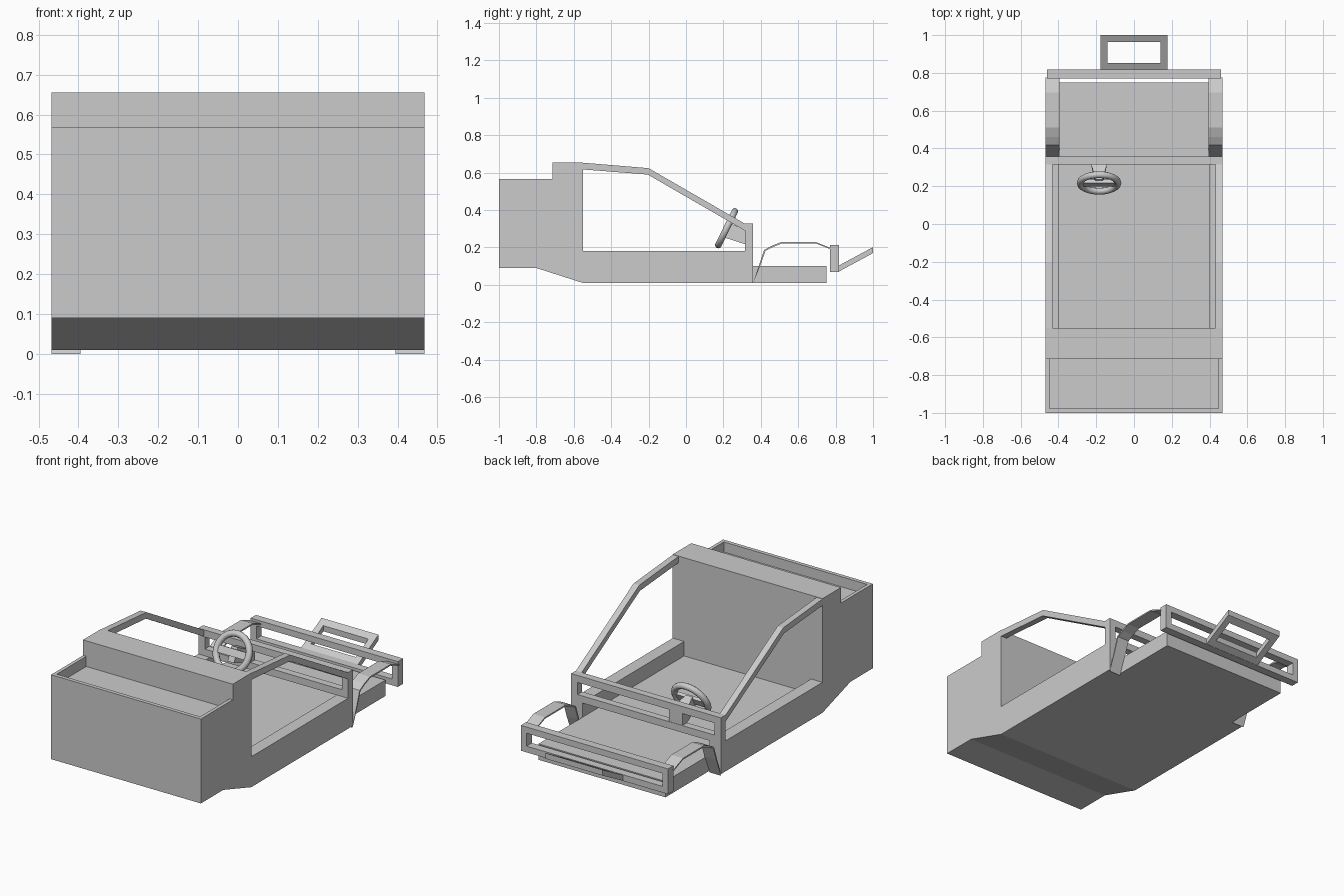
import bpy, bmesh, math
from mathutils import Vector, Matrix

if "Cube" in bpy.data.objects:
    bpy.data.objects.remove(bpy.data.objects["Cube"])


def finish(name, bm):
    bmesh.ops.recalc_face_normals(bm, faces=bm.faces)
    me = bpy.data.meshes.new(name)
    bm.to_mesh(me)
    bm.free()
    ob = bpy.data.objects.new(name, me)
    bpy.context.collection.objects.link(ob)
    return ob


def mirror(ob):
    ob.modifiers.new("Mirror", 'MIRROR')
    return ob


def extrude_x(name, pts, x0, x1):
    """Side profile given as (y, z) points, extruded from x0 to x1."""
    bm = bmesh.new()
    f = bm.faces.new([bm.verts.new((x0, y, z)) for y, z in pts])
    r = bmesh.ops.extrude_face_region(bm, geom=[f])
    vs = [v for v in r['geom'] if isinstance(v, bmesh.types.BMVert)]
    bmesh.ops.translate(bm, verts=vs, vec=(x1 - x0, 0, 0))
    return finish(name, bm)


def box(name, x0, x1, y0, y1, z0, z1):
    return extrude_x(name, [(y0, z0), (y1, z0), (y1, z1), (y0, z1)], x0, x1)


def frame(name, origin, u, v, depth, w, h, bu, bv):
    """Rectangular ring: half width w along u, height h along v, bars bu / bv."""
    o, u, v, d = (Vector(a) for a in (origin, u, v, depth))
    bm = bmesh.new()
    rings = []
    for off in (Vector(), d):
        for a, lo, hi in ((w, 0, h), (w - bu, bv, h - bv)):
            rings.append([bm.verts.new(o + off + u * s + v * t)
                          for s, t in ((-a, lo), (a, lo), (a, hi), (-a, hi))])
    for a, b in ((0, 1), (2, 3), (0, 2), (1, 3)):
        for i in range(4):
            j = (i + 1) % 4
            bm.faces.new((rings[a][i], rings[a][j], rings[b][j], rings[b][i]))
    return finish(name, bm)


# Rear body block with a shallow luggage tray
rear = extrude_x("rear_body", [(-1, .09), (-.8, .09), (-.55, .01), (-.55, .655),
                               (-.715, .655), (-.715, .567), (-1, .567)], -.468, .468)
cutter = box("tray_cutter", -.448, .448, -.978, -.715, .51, .62)
cutter.hide_render = True
cutter.hide_viewport = True
cut = rear.modifiers.new("Tray", 'BOOLEAN')
cut.object = cutter
cut.solver = 'EXACT'

# Floor pan and side sills
box("floor_pan", -.397, .397, -.55, .75, .01, .10)
mirror(box("side_sill", .397, .468, -.55, .357, .01, .182))

# Roof bars sloping down to the dash frame
mirror(extrude_x("roof_bar", [(-.55, .653), (-.2, .624), (.315, .327), (.315, .29),
                              (-.205, .59), (-.55, .617)], .432, .468))

# Dash frame
frame("dash_frame", (0, .315, .18), (1, 0, 0), (0, 0, 1), (0, .042, 0), .468, .148, .04, .04)

# Curved front fenders as thin strips
fender = mirror(extrude_x("front_fender", [
    (.355, 0), (.39, .105), (.418, .187), (.46, .21), (.51, .229), (.695, .229), (.775, .197),
    (.775, .19), (.695, .221), (.512, .221), (.463, .202), (.425, .182), (.398, .105)],
    .395, .468))

# Front bumper frame and raised push bar
frame("front_bumper", (0, .77, .07), (1, 0, 0), (0, 0, 1), (0, .047, 0), .46, .143, .035, .035)
frame("push_bar", (0, .815, .07), (1, 0, 0), (0, .185, .10), (0, 0, .032), .178, 1, .037, .2)

# Steering wheel: rim, spoke and tapered column
centre = Vector((-.185, .217, .303))
tilt = math.radians(64)
bpy.ops.mesh.primitive_torus_add(major_radius=.1, minor_radius=.018, major_segments=24,
                                 minor_segments=10, location=centre, rotation=(tilt, 0, 0))
rim = bpy.context.object
rim.name = "steering_wheel_rim"
bpy.ops.object.shade_smooth_by_angle(angle=math.radians(50))
spoke = box("steering_spoke", -.095, .095, -.02, .02, -.01, .01)
spoke.matrix_world = Matrix.Translation(centre) @ Matrix.Rotation(tilt, 4, 'X')

bm = bmesh.new()
ends = [[bm.verts.new((centre.x + s * w, y, z)) for s, y, z in
         ((-1, *lo), (1, *lo), (1, *hi), (-1, *hi))]
        for w, lo, hi in ((.02, (.2, .255), (.235, .33)), (.042, (.318, .217), (.318, .293)))]
for i in range(4):
    j = (i + 1) % 4
    bm.faces.new((ends[0][i], ends[0][j], ends[1][j], ends[1][i]))
bm.faces.new(ends[0])
bm.faces.new(ends[1])
finish("steering_column", bm)
box("column_mount", -.227, -.143, .315, .355, .21, .3)
